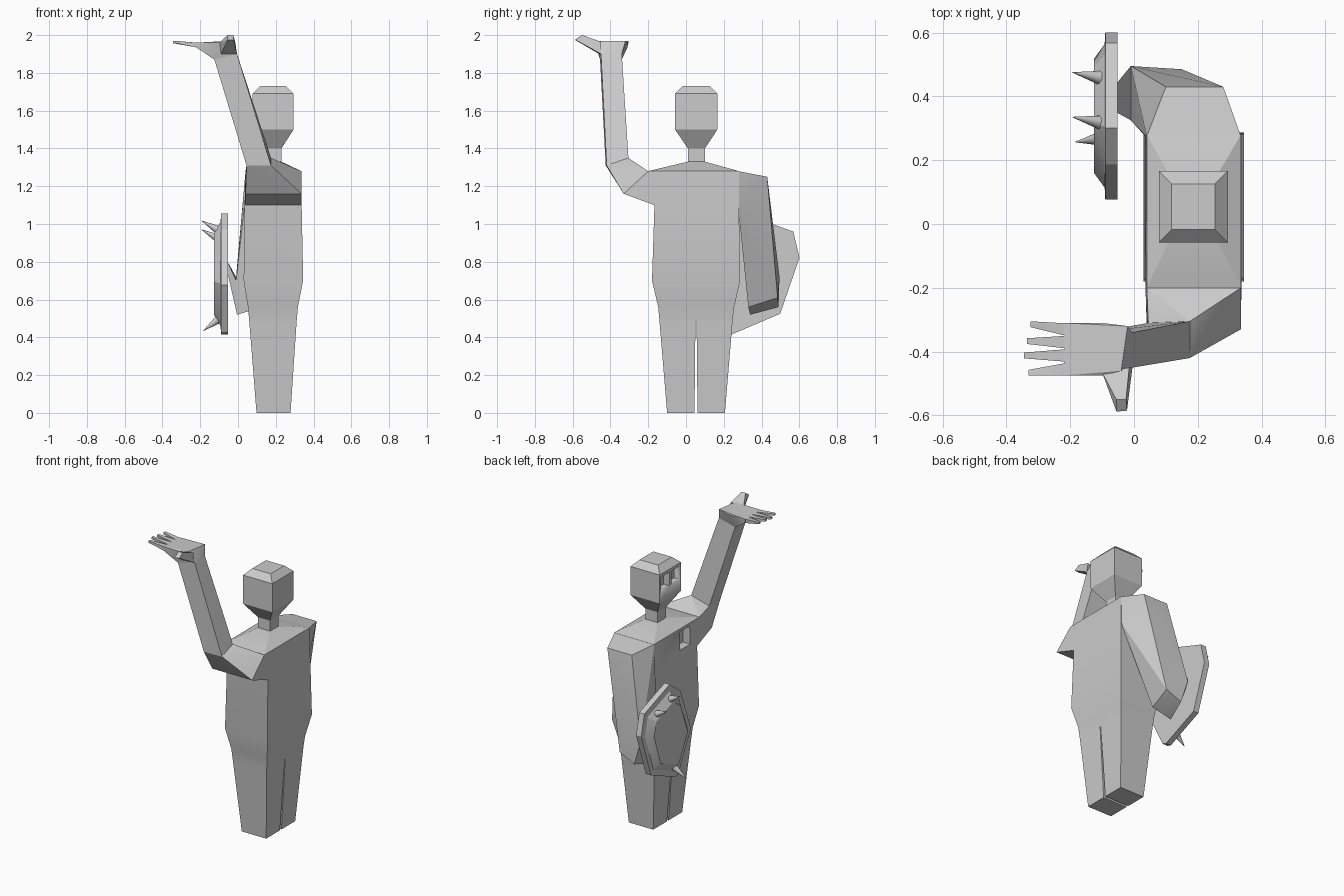
import bpy, bmesh, math
from mathutils import Vector

if "Cube" in bpy.data.objects:
    bpy.data.objects.remove(bpy.data.objects["Cube"])

grey = bpy.data.materials.new("plain grey")
grey.use_nodes = True
COLOUR = (0.6, 0.6, 0.6, 1)
grey.diffuse_color = COLOUR
grey.node_tree.nodes["Principled BSDF"].inputs["Base Color"].default_value = COLOUR

MID = 0.053  # y of the body's plane of symmetry


def finish(name, bm, angle=25):
    bmesh.ops.recalc_face_normals(bm, faces=bm.faces)
    mesh = bpy.data.meshes.new(name)
    bm.to_mesh(mesh)
    bm.free()
    mesh.materials.append(grey)
    ob = bpy.data.objects.new(name, mesh)
    bpy.context.collection.objects.link(ob)
    bpy.ops.object.select_all(action='DESELECT')
    bpy.context.view_layer.objects.active = ob
    ob.select_set(True)
    bpy.ops.object.shade_smooth_by_angle(angle=math.radians(angle))
    return ob


def hull(name, points):
    bm = bmesh.new()
    verts = [bm.verts.new(p) for p in points]
    res = bmesh.ops.convex_hull(bm, input=verts)
    loose = set(res["geom_interior"]) | set(res["geom_unused"])
    bmesh.ops.delete(bm, geom=[v for v in loose if isinstance(v, bmesh.types.BMVert)], context='VERTS')
    bmesh.ops.dissolve_limit(bm, angle_limit=math.radians(2), verts=bm.verts, edges=bm.edges)
    return finish(name, bm)


def loft(name, rings):
    bm = bmesh.new()
    loops = [[bm.verts.new(p) for p in ring] for ring in rings]
    n = len(loops[0])
    for a, b in zip(loops, loops[1:]):
        for i in range(n):
            bm.faces.new((a[i], a[(i + 1) % n], b[(i + 1) % n], b[i]))
    bm.faces.new(loops[0])
    bm.faces.new(loops[-1])
    return finish(name, bm)


def rect(z, x0, x1, y0, y1):
    return [(x0, y0, z), (x1, y0, z), (x1, y1, z), (x0, y1, z)]


def box(x0, x1, y0, y1, z0, z1):
    return rect(z0, x0, x1, y0, y1) + rect(z1, x0, x1, y0, y1)


def recess(target, *bounds):
    cutter = hull("cutter", box(*bounds))
    cutter.hide_render = True
    mod = target.modifiers.new("recess", 'BOOLEAN')
    mod.operation = 'DIFFERENCE'
    mod.object = cutter
    bpy.context.view_layer.objects.active = target
    bpy.ops.object.modifier_apply(modifier=mod.name)
    bpy.data.objects.remove(cutter)


# Torso with a square recess on the chest
torso = loft("torso", [
    rect(0.48, 0.06, 0.31, -0.14, 0.245),
    rect(0.56, 0.053, 0.317, -0.147, 0.255),
    rect(0.70, 0.03, 0.345, -0.18, 0.287),
    rect(1.10, 0.035, 0.337, -0.167, 0.28),
    rect(1.28, 0.04, 0.335, -0.2, 0.28),
    rect(1.33, 0.14, 0.23, 0.01, 0.1)])
recess(torso, 0.0, 0.09, -0.095, 0.01, 1.14, 1.26)

# Legs, mirrored about the body's middle
for side, label in ((-1, "right_leg"), (1, "left_leg")):
    loft(label, [
        rect(0.0, 0.098, 0.278, MID + side * 0.008, MID + side * 0.153),
        rect(0.48, 0.06, 0.31, MID + side * 0.003, MID + side * 0.193)])

# Neck and head with two square eye recesses
loft("neck", [rect(1.31, 0.14, 0.23, 0.01, 0.1), rect(1.4, 0.14, 0.23, 0.01, 0.1),
              rect(1.5, 0.078, 0.294, -0.058, 0.166)])
head = loft("head", [
    rect(1.5, 0.078, 0.294, -0.058, 0.166),
    rect(1.69, 0.078, 0.294, -0.058, 0.166),
    rect(1.73, 0.118, 0.254, -0.018, 0.126)])
for y in (-0.045, 0.065):
    recess(head, 0.05, 0.12, y, y + 0.088, 1.58, 1.67)

# Raised arm
hull("right_upper_arm", [
    (0.035, -0.167, 1.1), (0.337, -0.167, 1.1), (0.04, -0.2, 1.28), (0.335, -0.2, 1.28),
    (0.335, -0.33, 1.16), (0.04, -0.33, 1.16), (0.175, -0.42, 1.31), (0.045, -0.425, 1.31),
    (0.175, -0.305, 1.35), (0.045, -0.31, 1.31)])
loft("right_forearm", [
    [(0.045, -0.425, 1.31), (0.175, -0.42, 1.31), (0.175, -0.305, 1.35), (0.045, -0.31, 1.31)],
    [(-0.125, -0.455, 1.87), (-0.005, -0.45, 1.9), (-0.005, -0.34, 1.9), (-0.125, -0.34, 1.87)]])

# Open hand: palm, thumb and four tapering fingers
hull("palm", [
    (-0.125, -0.455, 1.87), (-0.005, -0.45, 1.9), (-0.005, -0.34, 1.9), (-0.125, -0.34, 1.87),
    (-0.02, -0.32, 1.97), (-0.04, -0.46, 1.97), (-0.1, -0.475, 1.96), (-0.1, -0.31, 1.96),
    (-0.22, -0.475, 1.96), (-0.22, -0.31, 1.96), (-0.22, -0.475, 1.935), (-0.22, -0.31, 1.935)])
hull("thumb", [
    (-0.1, -0.465, 1.96), (-0.015, -0.45, 1.965), (-0.09, -0.46, 1.9), (-0.005, -0.45, 1.9),
    (-0.055, -0.55, 2.0), (-0.025, -0.55, 2.0), (-0.055, -0.588, 1.975), (-0.022, -0.585, 1.975)])
for i, (y, tip_y, tip_x) in enumerate([(-0.33, -0.314, -0.325), (-0.37, -0.367, -0.335),
                                       (-0.412, -0.412, -0.345), (-0.456, -0.466, -0.33)]):
    hull(f"finger_{i + 1}", box(-0.22, -0.219, y - 0.019, y + 0.019, 1.935, 1.96)
         + box(tip_x, tip_x + 0.001, tip_y - 0.009, tip_y + 0.009, 1.957, 1.969))

# Lowered arm reaching forward to the shield
elbow = [(-0.01, 0.495, 0.72), (-0.01, 0.325, 0.7), (0.04, 0.49, 0.56), (-0.005, 0.34, 0.52)]
hull("left_arm", elbow + [
    (0.04, 0.275, 1.28), (0.335, 0.275, 1.28), (0.035, 0.275, 1.1), (0.335, 0.275, 1.1),
    (0.1, 0.43, 1.25), (0.28, 0.43, 1.25), (0.15, 0.485, 0.61), (0.13, 0.33, 0.56)])
hull("left_hand", elbow + [(-0.055, y, z) for y in (0.35, 0.44) for z in (0.74, 0.8)])

# Shield: tilted eight-sided plate with a raised centre
CENTRE = Vector((0, 0.338, 0.74))
across = Vector((0, 0.941, -0.338))
up = Vector((0, 0.338, 0.941))
HALF = [(0.142, 0.285), (0.22, 0.165), (0.224, -0.148), (0.017, -0.34)]
outline = HALF + [(-a, b) for a, b in reversed(HALF)]


def shield_ring(x, scale):
    return [CENTRE + Vector((x, 0, 0)) + scale * (a * across + b * up) for a, b in outline]


loft("shield", [shield_ring(-0.052, 1), shield_ring(-0.09, 1),
                shield_ring(-0.092, 0.86), shield_ring(-0.126, 0.68)])

# Shield spikes
for i, (base, tip) in enumerate([((-0.09, 0.455, 0.915), (-0.192, 0.475, 0.97)),
                                 ((-0.09, 0.315, 0.96), (-0.192, 0.335, 1.017)),
                                 ((-0.09, 0.27, 0.505), (-0.183, 0.257, 0.435))]):
    base, tip = Vector(base), Vector(tip)
    axis = tip - base
    bm = bmesh.new()
    bmesh.ops.create_cone(bm, cap_ends=True, segments=16, radius1=0.026, radius2=0.001, depth=axis.length)
    bmesh.ops.rotate(bm, verts=bm.verts, matrix=Vector((0, 0, 1)).rotation_difference(axis).to_matrix())
    bmesh.ops.translate(bm, verts=bm.verts, vec=(base + tip) / 2)
    finish(f"spike_{i + 1}", bm, 40)
